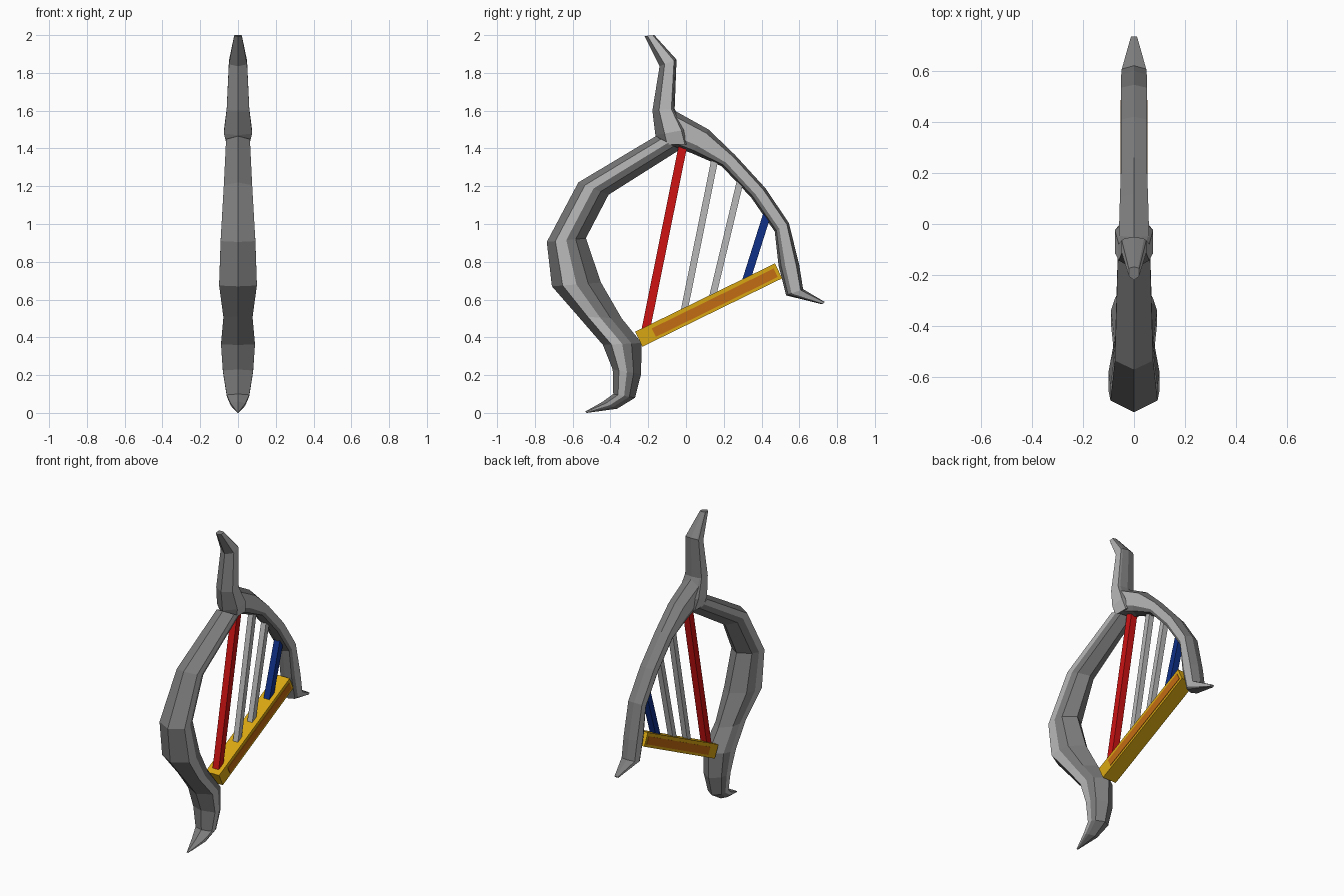
import bpy, bmesh
from mathutils import Vector

if "Cube" in bpy.data.objects:
    bpy.data.objects.remove(bpy.data.objects["Cube"])


def material(name, rgb):
    m = bpy.data.materials.new(name)
    m.diffuse_color = (*rgb, 1)
    m.use_nodes = True
    m.node_tree.nodes["Principled BSDF"].inputs["Base Color"].default_value = m.diffuse_color
    return m


DARK = material("dark grey", (0.20, 0.20, 0.20))
LIGHT = material("light grey", (0.48, 0.48, 0.48))
GOLD = material("gold", (0.70, 0.39, 0.006))
ORANGE = material("orange", (0.55, 0.15, 0.006))
RED = material("red", (0.62, 0.006, 0.006))
BLUE = material("blue", (0.005, 0.03, 0.25))


def finish(name, bm, mats):
    bmesh.ops.recalc_face_normals(bm, faces=bm.faces)
    me = bpy.data.meshes.new(name)
    bm.to_mesh(me)
    bm.free()
    for m in mats:
        me.materials.append(m)
    ob = bpy.data.objects.new(name, me)
    bpy.context.collection.objects.link(ob)
    return ob


def limb(name, stations, a, b, c):
    """Ridged eight-sided limb; stations = outer y, z, inner y, z, half width.
    a, b, c are the depths of the outer bevel, light band and inner bevel."""
    section = [(0, 0), (a, 1), (b, 1), (c, .82), (1, 0), (c, -.82), (b, -1), (a, -1)]
    bm = bmesh.new()
    rings = []
    for oy, oz, iy, iz, w in stations:
        rings.append([bm.verts.new((s * w, oy + (iy - oy) * t, oz + (iz - oz) * t))
                      for t, s in section])
    for r, q in zip(rings, rings[1:]):
        for k in range(8):
            j = (k + 1) % 8
            f = bm.faces.new((r[k], r[j], q[j], q[k]))
            f.material_index = 1 if k in (1, 6) else 0   # light stripe on both flanks
    bm.faces.new(rings[0])
    bm.faces.new(rings[-1])
    return finish(name, bm, [DARK, LIGHT])


def bar(name, p, q, thick, width, mat, x=0.0):
    """Straight box between two (y, z) points."""
    p, q = Vector((x, *p)), Vector((x, *q))
    d = (q - p).normalized()
    n = Vector((0, -d.z, d.y)) * thick / 2
    s = Vector((width / 2, 0, 0))
    bm = bmesh.new()
    ends = [[bm.verts.new(e + v) for v in (n + s, n - s, -n - s, s - n)] for e in (p, q)]
    for k in range(4):
        j = (k + 1) % 4
        bm.faces.new((ends[0][k], ends[0][j], ends[1][j], ends[1][k]))
    for e in ends:
        bm.faces.new(e)
    return finish(name, bm, [mat])


# Large bowed front arm with hooked foot
limb("front_arm", [
    (-.535, .006, -.525, .0, .004), (-.44, .06, -.365, .022, .04),
    (-.385, .10, -.27, .08, .06), (-.388, .23, -.238, .205, .08),
    (-.44, .36, -.235, .37, .09), (-.57, .51, -.34, .50, .077),
    (-.71, .67, -.45, .69, .10), (-.737, .905, -.53, .925, .092),
    (-.57, 1.22, -.41, 1.155, .075), (-.16, 1.465, -.03, 1.395, .063)], .22, .5, .74)

# Horn on top
limb("top_horn", [
    (-.15, 1.42, .02, 1.42, .06), (-.162, 1.47, .0, 1.50, .075),
    (-.178, 1.60, -.06, 1.61, .06), (-.14, 1.835, -.05, 1.87, .048),
    (-.22, 1.995, -.168, 2.0, .02)], .3, .85, .92)

# Thin curved rear arm with spur
limb("rear_arm", [
    (-.06, 1.60, -.10, 1.42, .06), (.12, 1.50, .03, 1.375, .055),
    (.26, 1.365, .19, 1.305, .05), (.42, 1.19, .345, 1.14, .05),
    (.545, 1.005, .47, .96, .05), (.60, .78, .49, .78, .05),
    (.62, .655, .53, .622, .048), (.735, .587, .722, .575, .012)], .15, .68, .88)

# Sloping sound board with painted side panels
bar("sound_board", (-.25, .39), (.49, .752), .088, .10, GOLD)
for side in (-1, 1):
    bar("board_panel", (-.17, .425), (.475, .742), .05, .006, ORANGE, side * .05)

# Strings
for name, p, q, t, m in [
        ("red_string", (-.215, .43), (-.015, 1.42), .045, RED),
        ("grey_string_a", (-.012, .53), (.152, 1.34), .036, LIGHT),
        ("grey_string_b", (.137, .60), (.29, 1.24), .036, LIGHT),
        ("blue_string", (.315, .69), (.432, 1.06), .042, BLUE)]:
    bar(name, p, q, t, t, m)
